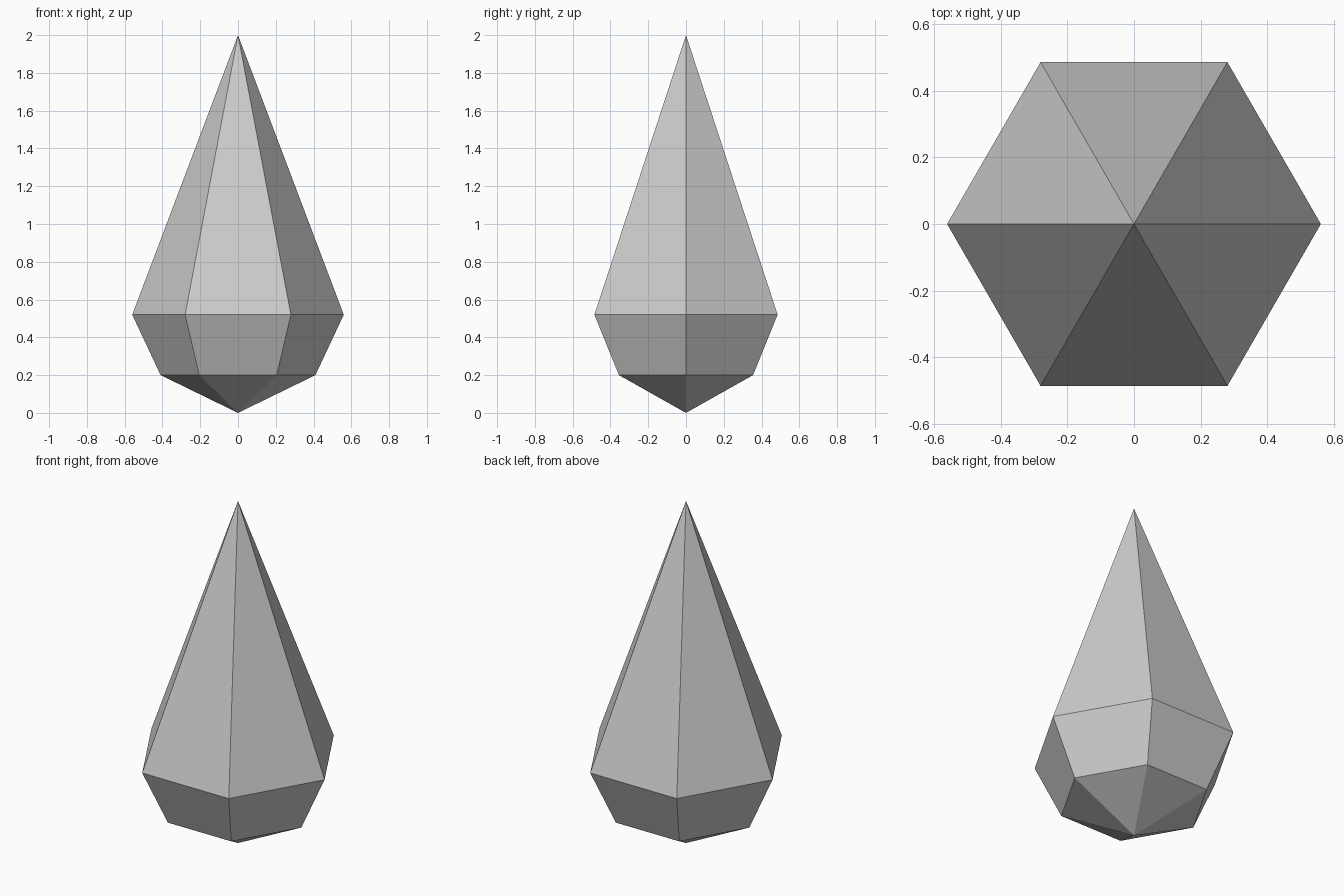
import bpy, bmesh
from math import cos, sin, pi

if "Cube" in bpy.data.objects:
    bpy.data.objects.remove(bpy.data.objects["Cube"])

SIDES = 6
RINGS = [(0.41, 0.20), (0.56, 0.52)]  # radius, height
BOTTOM, TOP = 0.0, 2.0

bm = bmesh.new()

# Hexagonal rings, with a corner on the x axis
rings = [[bm.verts.new((r * cos(2 * pi * i / SIDES), r * sin(2 * pi * i / SIDES), z))
          for i in range(SIDES)] for r, z in RINGS]
low, high = rings
base = bm.verts.new((0, 0, BOTTOM))
tip = bm.verts.new((0, 0, TOP))

# Lower point, girdle and tall upper spire
for i in range(SIDES):
    j = (i + 1) % SIDES
    bm.faces.new((base, low[j], low[i]))
    bm.faces.new((low[i], low[j], high[j], high[i]))
    bm.faces.new((high[i], high[j], tip))

bmesh.ops.recalc_face_normals(bm, faces=bm.faces)
mesh = bpy.data.meshes.new("crystal")
bm.to_mesh(mesh)
bm.free()
bpy.context.collection.objects.link(bpy.data.objects.new("crystal", mesh))
